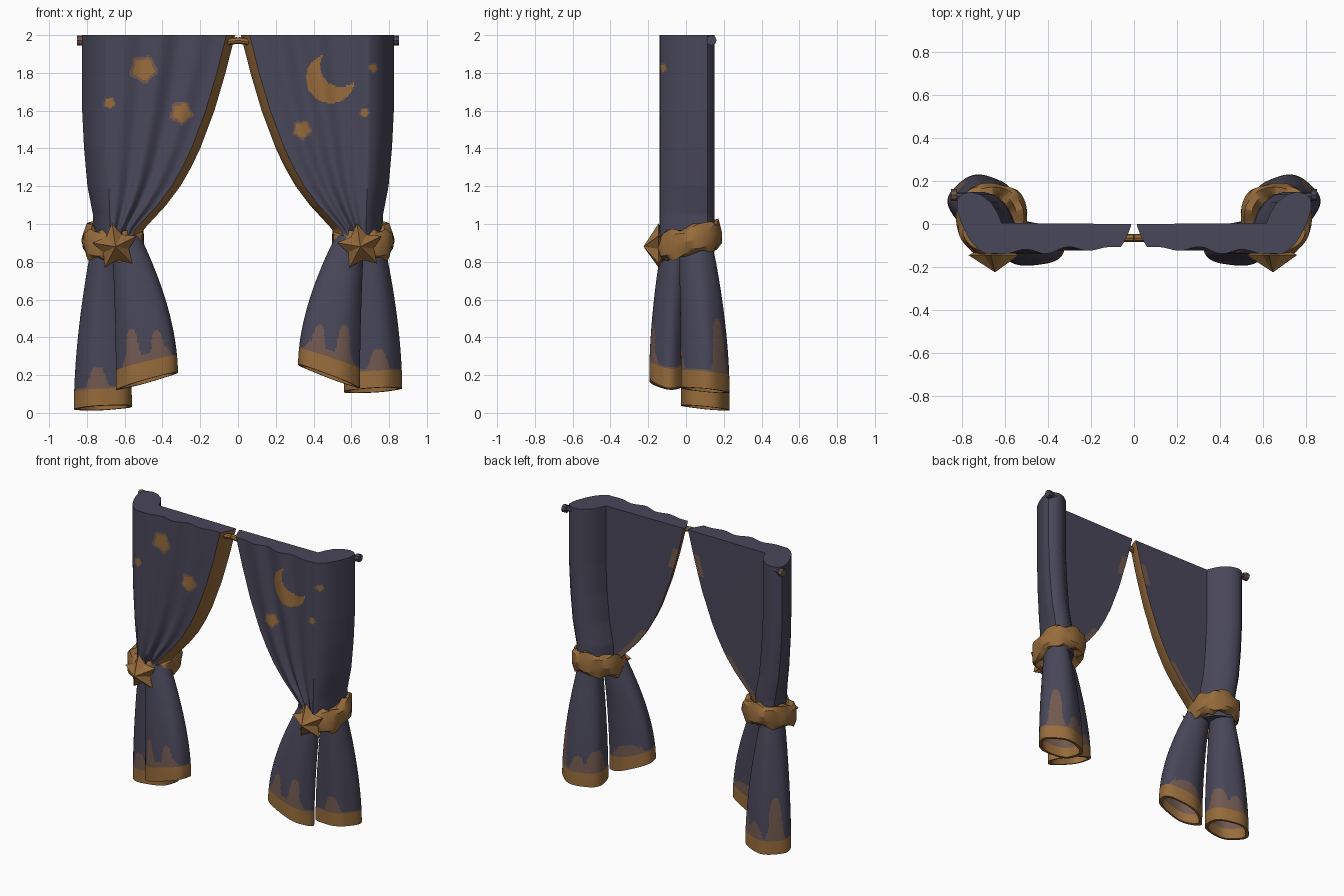
import bpy, bmesh, math
from mathutils import Vector

if "Cube" in bpy.data.objects:
    bpy.data.objects.remove(bpy.data.objects["Cube"])


def material(name, col):
    m = bpy.data.materials.new(name)
    m.diffuse_color = (*col, 1)
    m.use_nodes = True
    m.node_tree.nodes["Principled BSDF"].inputs["Base Color"].default_value = m.diffuse_color
    return m


CLOTH, GOLD, BROWN = 0, 1, 2
MATS = [material("dusk_cloth", (0.066, 0.063, 0.100)),
        material("gold_trim", (0.31, 0.150, 0.045)),
        material("faded_brown", (0.165, 0.100, 0.080))]


def finish(name, bm, angle=35):
    bmesh.ops.recalc_face_normals(bm, faces=bm.faces)
    me = bpy.data.meshes.new(name)
    bm.to_mesh(me)
    bm.free()
    ob = bpy.data.objects.new(name, me)
    bpy.context.collection.objects.link(ob)
    for m in MATS:
        me.materials.append(m)
    if angle:
        bpy.ops.object.select_all(action='DESELECT')
        ob.select_set(True)
        bpy.context.view_layer.objects.active = ob
        bpy.ops.object.shade_smooth_by_angle(angle=math.radians(angle))
    return ob


def loft(name, rings, rule, angle=35, wrap=False):
    """Skin closed rings; rule(row, column, centre) gives the material."""
    bm = bmesh.new()
    vs = [[bm.verts.new(p) for p in r] for r in rings]
    n, rows = len(rings[0]), len(rings)
    for i in range(rows if wrap else rows - 1):
        a, b = vs[i], vs[(i + 1) % rows]
        for j in range(n):
            k = (j + 1) % n
            f = bm.faces.new((a[j], a[k], b[k], b[j]))
            f.material_index = rule(i, j, f.calc_center_median())
    if not wrap:
        bm.faces.new(vs[0]).material_index = CLOTH
        bm.faces.new(vs[-1]).material_index = rule(rows - 2, -1, Vector((0, 0, 9)))
    return finish(name, bm, angle)


def lookup(table, z):
    for (z0, a), (z1, b) in zip(table, table[1:]):
        if z >= z1:
            t = (z - z0) / (z1 - z0)
            return a + (b - a) * t
    return table[-1][1]


INNER = [(2.0, .015), (1.95, .028), (1.8, .066), (1.6, .125), (1.4, .2), (1.3, .248),
         (1.2, .305), (1.1, .38), (1.03, .445), (.97, .5), (.85, .53)]
OUTER = [(2.0, .825), (1.6, .825), (1.4, .815), (1.2, .797), (1.05, .768), (.85, .76)]
FRONT_N, SIDE_N = 90, 22

# painted sky shapes: x, z, radius
STARS = [(-.50, 1.82, .064), (-.68, 1.64, .028), (-.30, 1.59, .053),
         (.34, 1.50, .045), (.715, 1.825, .021), (.67, 1.59, .023)]


def painted(x, z):
    if math.hypot(x - .49, z - 1.77) < .13 and math.hypot(x - .545, z - 1.837) > .11:
        return GOLD
    for sx, sz, r in STARS:
        d = math.hypot(x - sx, z - sz)
        edge = r * (1 + .1 * math.cos(5 * math.atan2(z - sz, x - sx) + 1))
        if d < edge * .85:
            return GOLD
        if d < edge * 1.1:
            return BROWN
    return CLOTH


def drape(s, label):
    """Upper cloth: a thick sheet that turns back at its outer side."""
    rings = []
    rows = 130
    for i in range(rows + 1):
        z = 2 - 1.15 * i / rows
        xi, xo = lookup(INNER, z), lookup(OUTER, z)
        g = max(0, min(1, (z - .9) / .5))           # 0 at the waist, 1 above
        corner = .675 + .015 * g
        # slanted gold border, then the folded front
        pts = [(xi, -.012), (xi + .018, -.06), (xi + .046, -.108)]
        x0 = xi + .046
        for j in range(1, FRONT_N + 1):
            u = j / FRONT_N
            fold = math.sin(u * math.pi) * .014 * math.sin(u * 19 + .5)
            pts.append((x0 + (corner - x0) * u, -.108 - .03 * u + fold))
        for j in range(1, SIDE_N + 1):
            u = j / SIDE_N
            pts.append((corner + (xo - corner) * math.sin(u * math.pi / 2) ** .9,
                        -.138 + .215 * u - .012 * math.sin(u * math.pi * 2)))
        pts += [(xo, .115), (xo - .025, .14), (xo - .065, .15), (xo - .11, .137),
                (xo - .16, .10), (xo - .19, .05), (xo - .208, .005),
                (min(xi + .045, xo - .212), 0), (xi, 0)]
        rings.append([(s * x, y, z) for x, y in pts])
    n = len(rings[0])

    def rule(i, j, c):
        if j in (0, 1, n - 1):                       # gold border
            return GOLD
        if j == n - 2:                               # worn patches behind
            return BROWN if 1.7 < c.z < 1.84 or .95 < c.z < 1.2 else CLOTH
        if 2 <= j < 2 + FRONT_N + SIDE_N:
            return painted(c.x, c.z)
        return CLOTH
    loft(label + "_upper_drape", rings, rule, 40)


# painted drips on the hem: angle, half width, height
INNER_DRIPS = [(-113, 13, .25), (-62, 15, .28), (-88, 40, .135), (100, 35, .17)]
OUTER_DRIPS = [(-77, 17, .21), (42, 20, .38), (100, 18, .2), (150, 28, .24)]


def drip_height(drips, deg):
    best = .1
    for a, w, h in drips:
        d = abs((deg - a + 180) % 360 - 180) / w
        if d < 1:
            best = max(best, .1 + (h - .1) * (1 - d ** 3) ** .5)
        elif d < 1.4:                                # soft foot of the drip
            best = max(best, .1 + .06 * (1.4 - d) / .4)
    return best


def tail(name, s, top, bottom, hem, drips):
    """Flared hollow tube of cloth; top/bottom = x, y, rx, ry; hem = z, slopes."""
    cols, rows = 132, 80
    rings = []

    def ring(t, scale=1.0):
        e = 1 - (1 - t) ** 1.8
        cx, cy, rx, ry = (a + (b - a) * e for a, b in zip(top, bottom))
        out = []
        for j in range(cols):
            a = 2 * math.pi * j / cols
            r = scale * (1 + .03 * e * math.sin(5 * a + 1))
            dx, dy = rx * r * math.cos(a), ry * r * math.sin(a)
            low = hem[0] + hem[1] * dx + hem[2] * dy
            out.append((s * (cx + dx), cy + dy, .94 + (low - .94) * t))
        return out
    for i in range(rows + 1):
        rings.append(ring(i / rows))
    rings += [ring(1, .86), ring(.92, .84), ring(.75, .82)]
    length = .94 - hem[0]

    def rule(i, j, c):
        if i >= rows:                                # rim and lining
            return GOLD if i <= rows + 1 else BROWN
        h = length * (1 - (i + .5) / rows)
        if h < .095:
            return GOLD
        return BROWN if h < drip_height(drips, 360 * (j + .5) / cols) else CLOTH
    loft(name, rings, rule, 50)


def tie_band(s, label):
    """Twisted gold tie around the waist, higher at the back."""
    rings = []
    n, m = 44, 10
    for i in range(n):
        a = 2 * math.pi * i / n
        ca, sa = math.cos(a), math.sin(a)
        px, py = (math.copysign(abs(v) ** .85, v) for v in (ca, sa))
        ring = []
        for j in range(m):
            b = 2 * math.pi * j / m
            r = 1 + .16 * math.cos(3 * b + 5 * a) + .06 * math.sin(9 * a)
            w = .028 * r * math.cos(b)
            if w < 0:                                # bunched in against the cloth
                w *= 2.4
            y = .02 + (.142 + w) * py
            ring.append((s * (.66 + (.137 + w) * px), y,
                         .912 + .22 * (y - .02) + .075 * r * math.sin(b)))
        rings.append(ring)
    loft(label + "_tie_band", rings, lambda i, j, c: GOLD, 25, wrap=True)


def star(s, label):
    """Faceted five-pointed ornament."""
    bm = bmesh.new()
    cx, cz = s * .648, .88
    tip = bm.verts.new((cx, -.225, cz))
    back = bm.verts.new((cx, -.09, cz))
    rim = []
    for k in range(10):
        a = math.pi / 2 + .15 + k * math.pi / 5
        r = .072 if k % 2 else .125
        rim.append(bm.verts.new((cx + r * math.cos(a), -.145, cz + r * math.sin(a))))
    for k in range(10):
        for apex in (tip, back):
            bm.faces.new((apex, rim[k], rim[(k + 1) % 10])).material_index = GOLD
    finish(label + "_star_ornament", bm, 0)


def rod(name, p, q, r, mat, sides=8):
    p, q = Vector(p), Vector(q)
    bm = bmesh.new()
    bmesh.ops.create_cone(bm, cap_ends=True, segments=sides, radius1=r, radius2=r,
                          depth=(q - p).length)
    rot = (q - p).to_track_quat('Z', 'Y').to_matrix()
    for v in bm.verts:
        v.co = rot @ v.co + (p + q) / 2
    for f in bm.faces:
        f.material_index = mat
    finish(name, bm, 40)


# hems hang a little differently on the two sides
HEMS = {-1: ((.17, -.28, -.1), (.027, -.05, -.1)),
        1: ((.195, -.38, -.1), (.12, .06, -.1))}
for s, label in ((-1, "left"), (1, "right")):
    drape(s, label)
    tail(label + "_inner_tail", s, (.595, -.045, .075, .075), (.478, -.095, .163, .1),
         HEMS[s][0], INNER_DRIPS)
    tail(label + "_outer_tail", s, (.705, .045, .06, .085), (.712, .1, .153, .128),
         HEMS[s][1], OUTER_DRIPS)
    tie_band(s, label)
    star(s, label)
    # rod end knob at the back of each side
    rod(label + "_rod_stub", (s * .77, .13, 1.972), (s * .835, .13, 1.972), .016, CLOTH)
    rod(label + "_rod_knob", (s * .825, .135, 1.972), (s * .853, .135, 1.972), .027,
        BROWN if s < 0 else CLOTH)
    # half of the small gold link between the drapes
    rod(label + "_link", (0, -.065, 1.972), (s * .06, -.065, 1.965), .018, GOLD)
